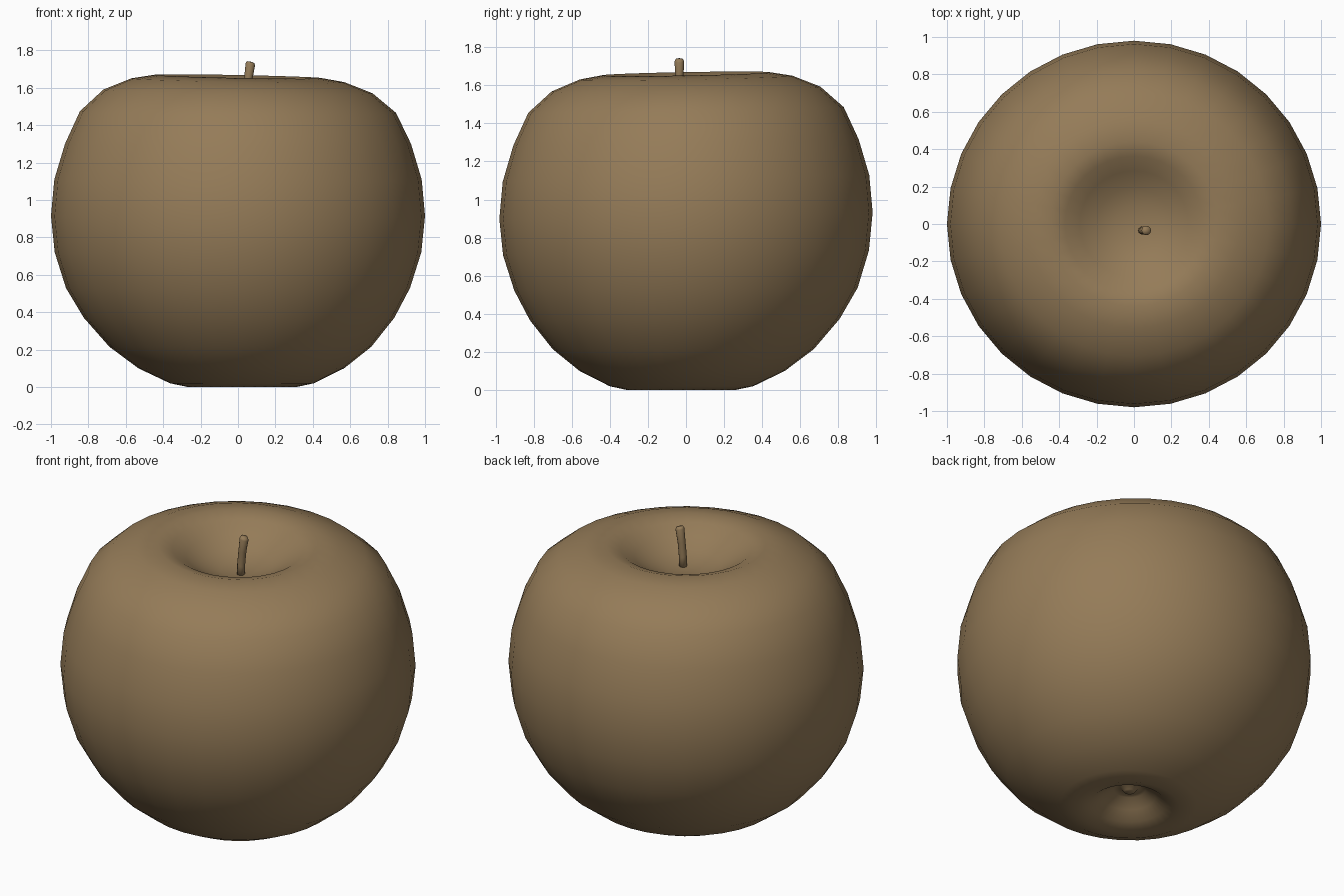
import bpy, bmesh, math
from mathutils import Vector

if "Cube" in bpy.data.objects:
    bpy.data.objects.remove(bpy.data.objects["Cube"])

brown = bpy.data.materials.new("warm brown")
brown.diffuse_color = (0.30, 0.20, 0.098, 1)
brown.use_nodes = True
brown.node_tree.nodes["Principled BSDF"].inputs["Base Color"].default_value = brown.diffuse_color


def make_object(name, rings, start, end):
    """Skin a list of closed rings, capped by a point at each end."""
    bm = bmesh.new()
    rows = [[bm.verts.new(p) for p in ring] for ring in rings]
    n = len(rows[0])
    for a, b in zip(rows, rows[1:]):
        for i in range(n):
            j = (i + 1) % n
            bm.faces.new((a[i], a[j], b[j], b[i]))
    first, last = bm.verts.new(start), bm.verts.new(end)
    for i in range(n):
        j = (i + 1) % n
        bm.faces.new((first, rows[0][j], rows[0][i]))
        bm.faces.new((last, rows[-1][i], rows[-1][j]))
    bmesh.ops.recalc_face_normals(bm, faces=bm.faces[:])
    for f in bm.faces:
        f.smooth = True
    me = bpy.data.meshes.new(name)
    bm.to_mesh(me)
    bm.free()
    me.materials.append(brown)
    ob = bpy.data.objects.new(name, me)
    bpy.context.collection.objects.link(ob)
    return ob


# Fruit body: lathe profile (radius, z) from the base hollow to the stem hollow
profile = [(0.03, 0.10), (0.05, 0.125), (0.09, 0.115), (0.15, 0.07), (0.21, 0.025),
           (0.29, 0.0), (0.385, 0.02), (0.55, 0.10), (0.70, 0.215), (0.83, 0.37),
           (0.92, 0.53), (0.98, 0.72), (1.0, 0.915), (0.982, 1.11), (0.925, 1.30),
           (0.845, 1.47), (0.72, 1.58), (0.57, 1.64), (0.45, 1.66), (0.37, 1.635),
           (0.29, 1.585), (0.20, 1.535), (0.10, 1.505)]


def body_point(r, z, a):
    # slightly lopsided: base shifted, crown tipped up to the back left
    low = max(0.0, 1 - z / 0.5)
    high = max(0.0, min(1.0, (z - 0.2) / 0.7))
    x, y = r * math.cos(a), 0.98 * r * math.sin(a)
    crown = max(0.0, (z - 1.4) / 0.26)
    dz = 0.018 * y * high - 0.02 * x * crown
    return Vector((x + 0.022 * low, y - 0.025 * low, z + dz))


SEG = 32
rings = [[body_point(r, z, 2 * math.pi * i / SEG) for i in range(SEG)] for r, z in profile]
make_object("apple_body", rings, body_point(0, 0.10, 0), body_point(0, 1.50, 0))

# Stem: thin, gently leaning rod set in the top hollow
stem_path = [(0.044, 1.48, 0.022), (0.046, 1.56, 0.022), (0.055, 1.65, 0.022),
             (0.066, 1.725, 0.025), (0.067, 1.737, 0.02)]
rings = [[(x + r * math.cos(math.pi * i / 6), -0.035 + r * math.sin(math.pi * i / 6),
           z - 0.25 * r * math.cos(math.pi * i / 6)) for i in range(12)]
         for x, z, r in stem_path]
make_object("stem", rings, (0.044, -0.035, 1.48), (0.067, -0.035, 1.74))
